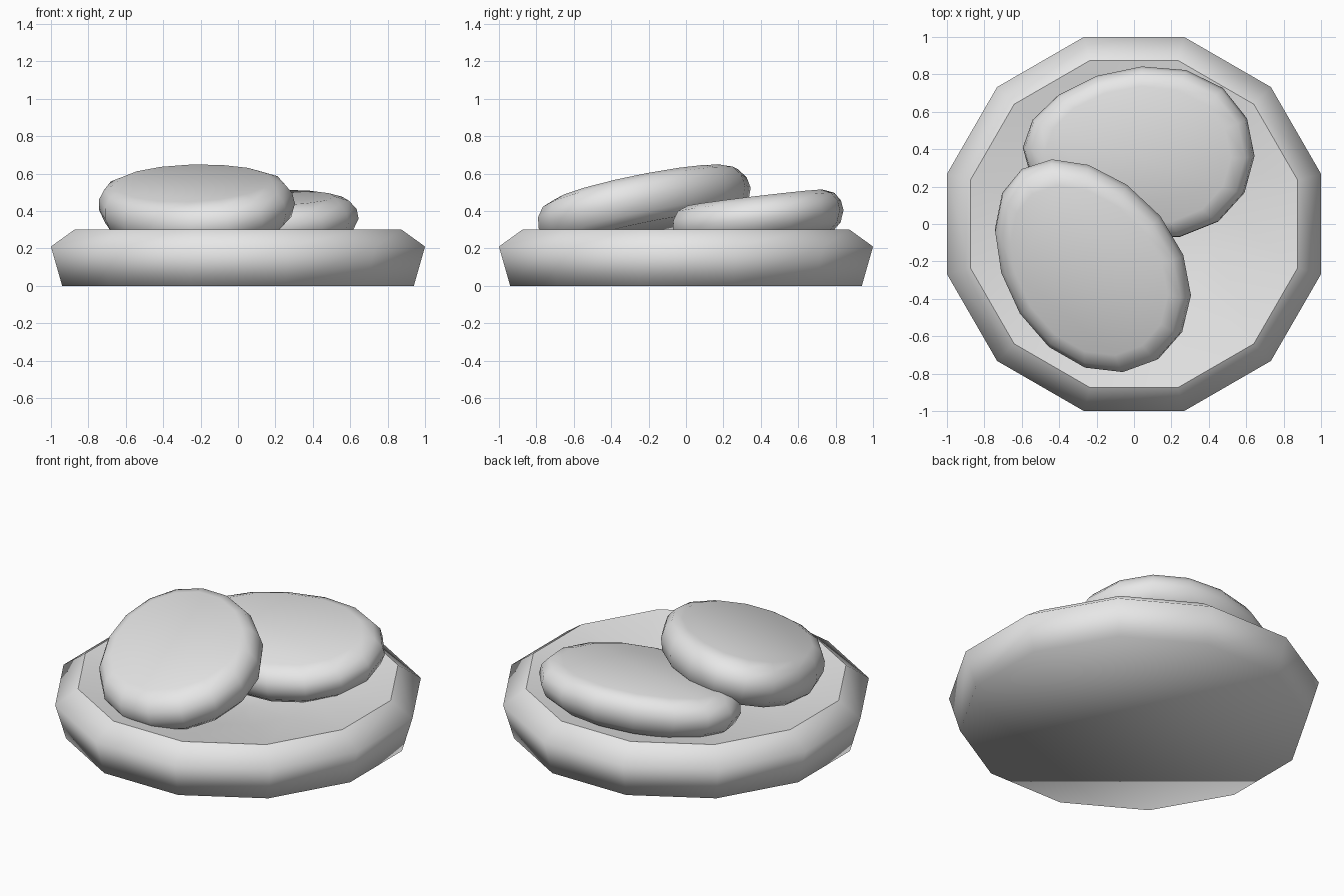
import bpy, bmesh, math
from mathutils import Matrix, Vector

cube = bpy.data.objects.get("Cube")
if cube:
    bpy.data.objects.remove(cube, do_unlink=True)

clay = bpy.data.materials.new("light_grey")
clay.use_nodes = True
colour = (0.8, 0.8, 0.8, 1)
clay.diffuse_color = colour
clay.node_tree.nodes["Principled BSDF"].inputs["Base Color"].default_value = colour


def lathe(name, profile, sides, start=0.0, caps=(True, True), taper=0.0, matrix=Matrix()):
    """Stack rings of (radius, height), cap the ends, widen along x by taper, place."""
    bm = bmesh.new()
    rings = []
    for r, z in profile:
        ring = []
        for i in range(sides):
            a = start + math.tau * i / sides
            x = r * math.cos(a)
            ring.append(bm.verts.new((x, r * math.sin(a) * (1 + taper * x), z)))
        rings.append(ring)
    for low, high in zip(rings, rings[1:]):
        for i in range(sides):
            j = (i + 1) % sides
            bm.faces.new((low[i], low[j], high[j], high[i]))
    if caps[0]:
        bm.faces.new(rings[0][::-1])
    if caps[1]:
        bm.faces.new(rings[-1])
    bmesh.ops.transform(bm, matrix=matrix, verts=bm.verts)
    for f in bm.faces:
        f.smooth = True
    mesh = bpy.data.meshes.new(name)
    bm.to_mesh(mesh)
    bm.free()
    mesh.materials.append(clay)
    obj = bpy.data.objects.new(name, mesh)
    bpy.context.collection.objects.link(obj)


# Twelve-sided dish: flared wall with a sloped rim, and a shallow sunken floor
half = math.pi / 12
k = 1 / math.cos(half)
lathe("dish_wall", [(0.94 * k, 0), (k, 0.21), (0.875 * k, 0.3)], 12, half, (True, False))
lathe("dish_floor", [(0.875 * k, 0.3), (0.45, 0.21), (0.1, 0.16)], 12, half, (False, True))

# Rounded oval pads, tilted by a slope in x and y
PAD = [(0.84, -1), (0.95, -0.6), (1, -0.05), (0.985, 0.4), (0.92, 0.8), (0.8, 1)]


def pad(name, centre, size, turn, slope, taper):
    normal = Vector((-slope[0], -slope[1], 1))
    tilt = Vector((0, 0, 1)).rotation_difference(normal).to_matrix().to_4x4()
    place = (Matrix.Translation(centre) @ tilt
             @ Matrix.Rotation(math.radians(turn), 4, 'Z')
             @ Matrix.Diagonal((*size, 1)))
    lathe(name, PAD, 16, taper=taper, matrix=place)


pad("lower_pad", (0.025, 0.385, 0.355), (0.62, 0.46, 0.115), -2, (0.02, 0.12), 0.15)
pad("upper_pad", (-0.235, -0.215, 0.425), (0.63, 0.465, 0.13), 125, (0.11, 0.23), -0.08)
